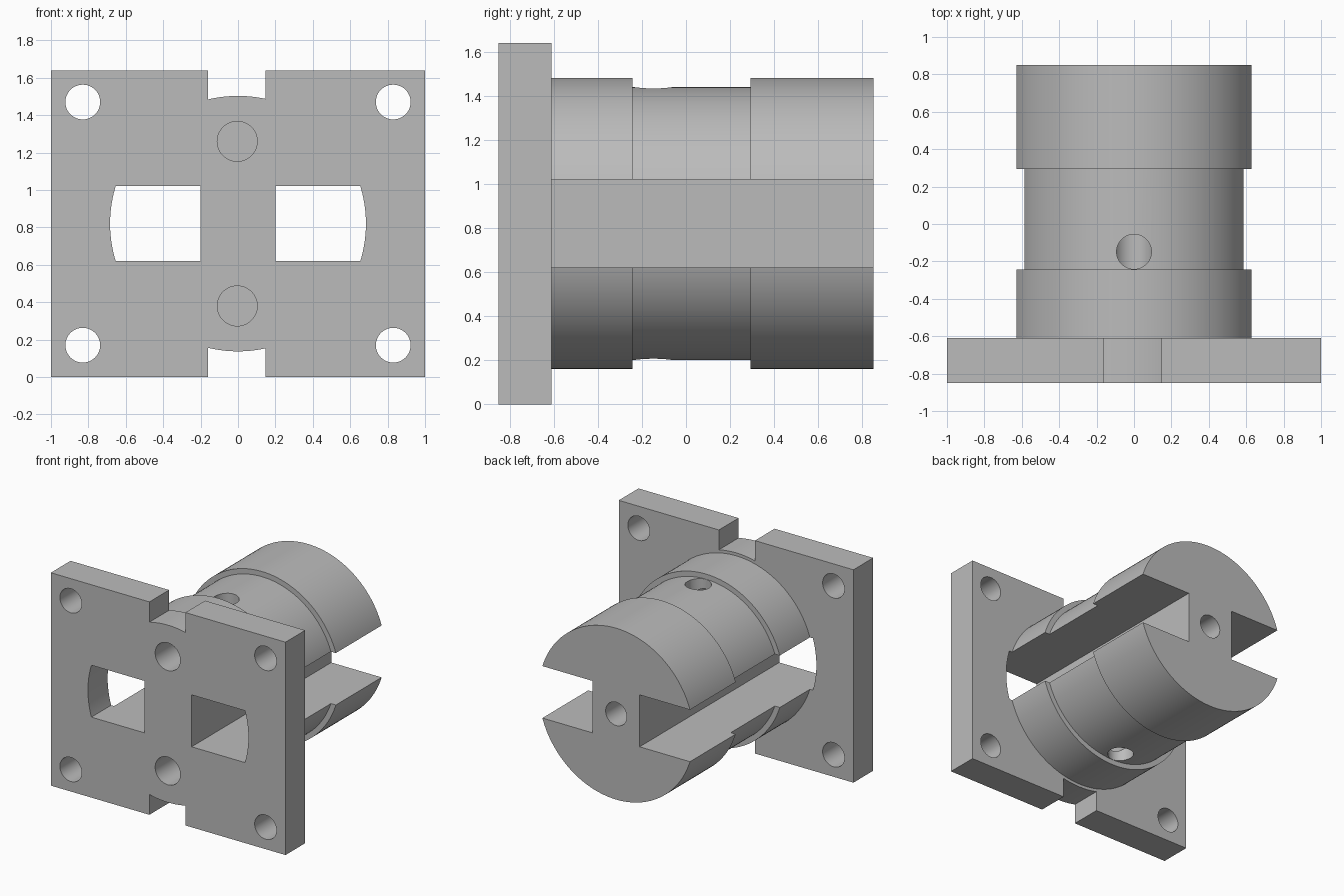
import bpy, bmesh, math
from mathutils import Matrix, Vector

if "Cube" in bpy.data.objects:
    bpy.data.objects.remove(bpy.data.objects["Cube"])

CZ = 0.82  # height of the barrel axis


def new_object(name, bm):
    bmesh.ops.recalc_face_normals(bm, faces=bm.faces)
    mesh = bpy.data.meshes.new(name)
    bm.to_mesh(mesh)
    bm.free()
    obj = bpy.data.objects.new(name, mesh)
    bpy.context.collection.objects.link(obj)
    return obj


def box(name, x0, x1, y0, y1, z0, z1):
    bm = bmesh.new()
    m = Matrix.Translation(((x0 + x1) / 2, (y0 + y1) / 2, (z0 + z1) / 2)) @ \
        Matrix.Diagonal((x1 - x0, y1 - y0, z1 - z0, 1))
    bmesh.ops.create_cube(bm, size=1, matrix=m)
    return new_object(name, bm)


def rod(name, a, b, r, n=48):
    """Cylinder of radius r from point a to point b."""
    a, b = Vector(a), Vector(b)
    d = b - a
    m = Matrix.Translation((a + b) / 2) @ d.to_track_quat('Z', 'Y').to_matrix().to_4x4()
    bm = bmesh.new()
    bmesh.ops.create_cone(bm, cap_ends=True, segments=n, radius1=r, radius2=r,
                          depth=d.length, matrix=m)
    return new_object(name, bm)


def combine(obj, other, op):
    """Apply a boolean and discard the helper."""
    other.hide_render = True
    mod = obj.modifiers.new("cut", 'BOOLEAN')
    mod.operation = op
    mod.solver = 'EXACT'
    mod.object = other
    bpy.context.view_layer.objects.active = obj
    bpy.ops.object.modifier_apply(modifier=mod.name)
    bpy.data.objects.remove(other, do_unlink=True)
    return obj


# Flange plate with four corner holes
body = box("flanged_barrel", -1, 1, -0.85, -0.61, 0, 2 * CZ)
for sx in (-1, 1):
    for sz in (-1, 1):
        p = (0.83 * sx, CZ + 0.65 * sz)
        combine(body, rod("hole", (p[0], -1, p[1]), (p[0], -0.5, p[1]), 0.093), 'DIFFERENCE')

# Top and bottom notches with curved floors
for z0, z1 in ((1.3, 1.8), (-0.16, 0.34)):
    notch = box("notch", -0.16, 0.147, -1, -0.5, z0, z1)
    combine(notch, rod("floor", (0, -1.1, CZ), (0, -0.4, CZ), 0.683, 128), 'DIFFERENCE')
    combine(body, notch, 'DIFFERENCE')

# Barrel turned from a stepped profile (y, radius)
profile = [(-0.72, 0.66), (-0.243, 0.66), (-0.243, 0.62),
           (0.293, 0.62), (0.293, 0.66), (0.85, 0.66)]
bm = bmesh.new()
N = 128
rings = [[bm.verts.new((r * math.cos(2 * math.pi * i / N), y,
                        CZ + r * math.sin(2 * math.pi * i / N))) for i in range(N)]
         for y, r in profile]
for a, b in zip(rings, rings[1:]):
    for i in range(N):
        j = (i + 1) % N
        bm.faces.new((a[i], a[j], b[j], b[i]))
bm.faces.new(rings[0])
bm.faces.new(rings[-1])
combine(body, new_object("barrel", bm), 'UNION')

# Side slots running the full length, rounded on the outside
for x0, x1 in ((-1, -0.2), (0.2, 1)):
    slot = box("slot", x0, x1, -1, 1, CZ - 0.2, CZ + 0.2)
    combine(slot, rod("limit", (0, -1.1, CZ), (0, 1.1, CZ), 0.684, 128), 'INTERSECT')
    combine(body, slot, 'DIFFERENCE')

# Front passages, each meeting a radial port in the groove
for s in (-1, 1):
    z = CZ + 0.44 * s
    combine(body, rod("passage", (-0.004, -1, z), (-0.004, -0.05, z), 0.107), 'DIFFERENCE')
    combine(body, rod("port", (0, -0.148, z), (0, -0.148, CZ + 0.8 * s), 0.093), 'DIFFERENCE')

# Blind hole in the rear end
combine(body, rod("rear_hole", (0, 0.45, CZ), (0, 1, CZ), 0.09), 'DIFFERENCE')

# Single grey finish, smooth curved walls
grey = bpy.data.materials.new("plain grey")
grey.diffuse_color = (0.5, 0.5, 0.5, 1)
grey.use_nodes = True
grey.node_tree.nodes["Principled BSDF"].inputs["Base Color"].default_value = grey.diffuse_color
body.data.materials.clear()
body.data.materials.append(grey)
for poly in body.data.polygons:
    poly.material_index = 0
bpy.ops.object.select_all(action='DESELECT')
body.select_set(True)
bpy.context.view_layer.objects.active = body
bpy.ops.object.shade_smooth_by_angle(angle=math.radians(30))
